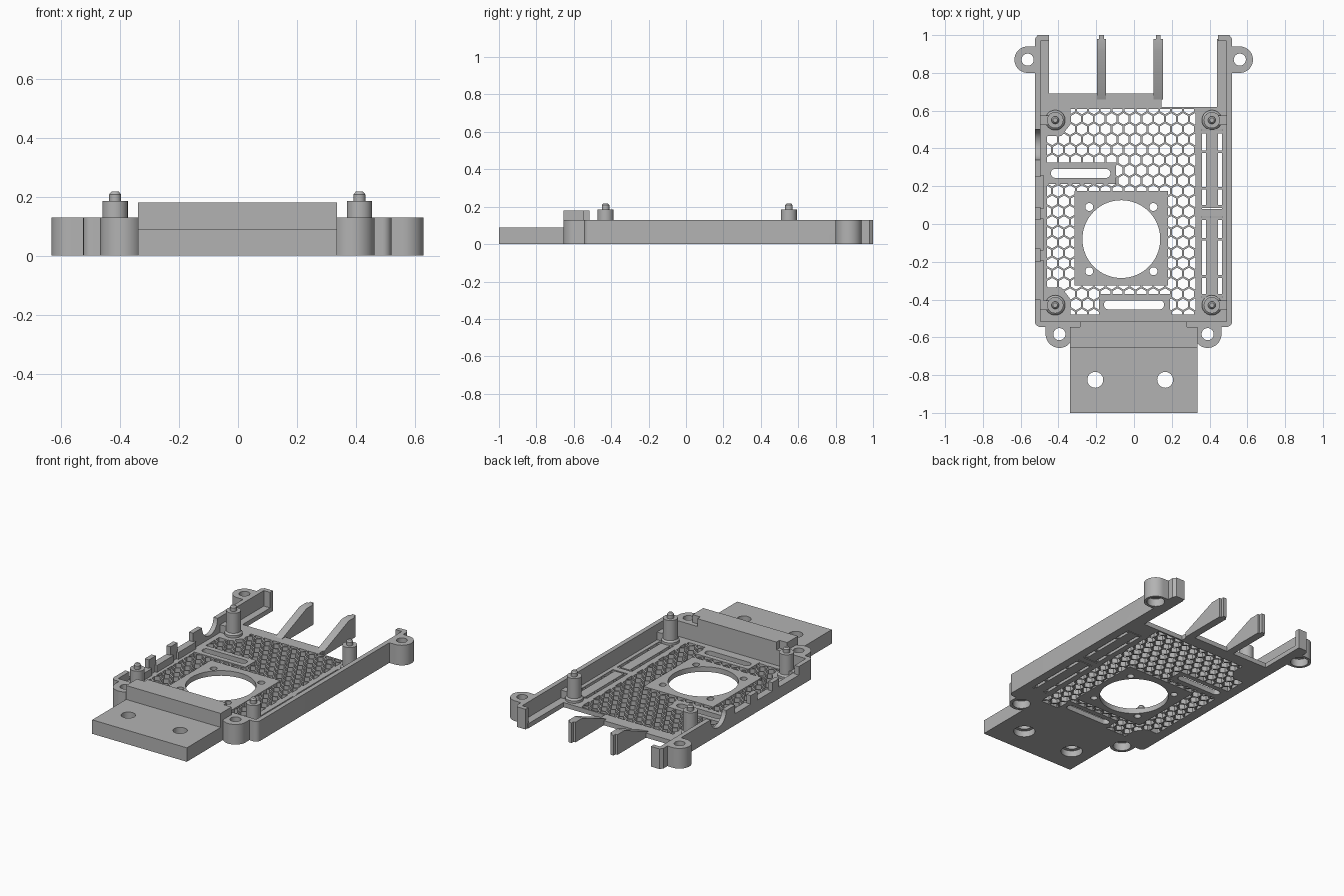
import bpy, bmesh, math
from mathutils import Vector

cube = bpy.data.objects.get("Cube")
if cube:
    bpy.data.objects.remove(cube, do_unlink=True)

grey = bpy.data.materials.new("plain grey")
grey.use_nodes = True
colour = (0.45, 0.45, 0.45, 1)
grey.diffuse_color = colour
grey.node_tree.nodes["Principled BSDF"].inputs["Base Color"].default_value = colour

WALL, FLOOR = 0.13, 0.03


def finish(name, bm):
    bmesh.ops.recalc_face_normals(bm, faces=bm.faces)
    mesh = bpy.data.meshes.new(name)
    bm.to_mesh(mesh)
    bm.free()
    mesh.materials.append(grey)
    ob = bpy.data.objects.new(name, mesh)
    bpy.context.collection.objects.link(ob)
    return ob


def add_prism(bm, pts, lo, hi, axis="z"):
    place = (lambda a, b, h: (a, b, h)) if axis == "z" else (lambda a, b, h: (h, a, b))
    low = [bm.verts.new(place(a, b, lo)) for a, b in pts]
    top = [bm.verts.new(place(a, b, hi)) for a, b in pts]
    bm.faces.new(low[::-1])
    bm.faces.new(top)
    n = len(pts)
    for i in range(n):
        j = (i + 1) % n
        bm.faces.new((low[i], low[j], top[j], top[i]))


def prism(name, pts, lo, hi, axis="z"):
    bm = bmesh.new()
    add_prism(bm, pts, lo, hi, axis)
    return finish(name, bm)


def box(name, x0, x1, y0, y1, z0=0, z1=FLOOR):
    return prism(name, [(x0, y0), (x1, y0), (x1, y1), (x0, y1)], z0, z1)


def arc(cx, cy, r, a0, a1, n):
    angles = [math.radians(a0 + (a1 - a0) * i / n) for i in range(n + 1)]
    return [(cx + r * math.cos(a), cy + r * math.sin(a)) for a in angles]


def circle(cx, cy, r, n=40):
    return arc(cx, cy, r, 0, 360, n)[:-1]


def slot(x0, x1, y, r):
    return arc(x1 - r, y, r, -90, 90, 10) + arc(x0 + r, y, r, 90, 270, 10)


def lathe(name, x, y, profile, n=32):
    bm = bmesh.new()
    rings = [[bm.verts.new((a, b, z)) for a, b in circle(x, y, r, n)] for r, z in profile]
    for lower, upper in zip(rings, rings[1:]):
        for i in range(n):
            j = (i + 1) % n
            bm.faces.new((lower[i], lower[j], upper[j], upper[i]))
    bm.faces.new(rings[0][::-1])
    bm.faces.new(rings[-1])
    return finish(name, bm)


def cut(ob, *cutters):
    for cutter in cutters:
        mod = ob.modifiers.new("cut", "BOOLEAN")
        mod.operation, mod.solver, mod.object = "DIFFERENCE", "EXACT", cutter
        bpy.context.view_layer.update()
        graph = bpy.context.evaluated_depsgraph_get()
        mesh = bpy.data.meshes.new_from_object(ob.evaluated_get(graph))
        ob.modifiers.clear()
        ob.data = mesh


def hole(x, y, r, z0=-0.02, z1=0.3):
    return prism("cutter", circle(x, y, r), z0, z1)


# U-shaped outer wall with returns at the back ends
outline = [(-0.45, 1), (-0.51, 1), (-0.525, 0.98)]
outline += arc(-0.495, -0.515, 0.03, 180, 270, 6) + arc(0.49, -0.515, 0.03, 270, 360, 6)
outline += [(0.52, 0.98), (0.505, 1), (0.445, 1), (0.445, 0.97), (0.49, 0.97), (0.49, -0.515),
            (-0.495, -0.515), (-0.495, 0.97), (-0.45, 0.97)]
frame = prism("outer_wall", outline, 0, WALL)

# Connector notches in the right-hand wall
for y0, y1 in ((0.09, 0.25), (-0.13, 0.02), (-0.40, -0.2)):
    cut(frame, box("cutter", -0.6, -0.46, y0, y1, 0.075, 0.2))
    box("port_ledge", -0.5, -0.48, y0 - 0.01, y1 + 0.01, 0, 0.075)
cut(frame, prism("cutter", circle(0.42, 0.13, 0.08), -0.6, -0.46, "x"))

# Mounting ears with counterbored holes
for x, y, r, facing in ((-0.395, -0.583, 0.073, 270), (0.39, -0.583, 0.073, 270),
                        (-0.563, 0.87, 0.07, 180), (0.56, 0.87, 0.07, 0)):
    d = Vector((math.cos(math.radians(facing)), math.sin(math.radians(facing))))
    pts = arc(x, y, r, facing - 90, facing + 90, 24)
    back = [(px - d.x * 0.055, py - d.y * 0.055) for px, py in (pts[-1], pts[0])]
    ear = prism("mounting_ear", pts + back, 0, WALL)
    drills = hole(x, y, 0.032), hole(x, y, 0.053, -0.02, 0.05)
    cut(ear, *drills)
    cut(frame, *drills)

# Front plate and raised bar
plate = box("front_plate", -0.34, 0.335, -1, -0.655, 0, 0.09)
for x in (-0.205, 0.165):
    cut(plate, hole(x, -0.825, 0.042), hole(x, -0.825, 0.064, -0.02, 0.04))
prism("front_bar", [(-0.34, -0.655), (0.335, -0.655), (0.335, -0.545), (0.28, -0.545),
                    (0.28, -0.515), (-0.285, -0.515), (-0.285, -0.545), (-0.34, -0.545)], 0, 0.18)

# Floor with openings for the lattice and side vents
floor = prism("floor", [(-0.51, -0.53), (0.505, -0.53), (0.505, 0.98), (0.44, 0.98), (0.44, 0.62),
                        (0.145, 0.62), (0.145, 0.69), (-0.45, 0.69), (-0.45, 0.98), (-0.51, 0.98)],
              0, FLOOR)
cut(floor, box("cutter", -0.46, 0.325, -0.48, 0.61, -0.1, 0.1))
for y0, y1 in ((0.08, 0.5), (-0.39, 0.04)):
    cut(floor, box("cutter", 0.36, 0.465, y0, y1, -0.1, 0.1))
    box("vent_bar", 0.38, 0.445, y0 + 0.01, y1 - 0.01)
    for t in (0.03, 0.26, 0.72, 0.97):
        y = y0 + (y1 - y0) * t
        box("vent_rib", 0.355, 0.47, y - 0.007, y + 0.007, 0, FLOOR - 0.004)

# Hexagonal lattice
lattice = box("honeycomb", -0.465, 0.33, -0.485, 0.615)
pitch, strut = 0.063, 0.01
radius = (pitch - strut) / math.sqrt(3)
bm = bmesh.new()
for row in range(21):
    for col in range(14):
        x = -0.465 + pitch * (col + 0.5 * (row % 2))
        y = -0.48 + row * pitch * math.sqrt(3) / 2
        add_prism(bm, arc(x, y, radius, 30, 330, 5), -0.05, 0.08)
cells = finish("cutter", bm)
cut(lattice, cells)

# Fan mount with round opening and screw holes
fan = box("fan_mount", -0.315, 0.18, -0.325, 0.175, 0, FLOOR + 0.003)
fan_hole = prism("cutter", circle(-0.067, -0.08, 0.206, 64), -0.05, 0.1)
screws = [hole(x, y, 0.021) for x in (-0.237, 0.103) for y in (0.09, -0.25)]
for part in (fan, lattice):
    cut(part, fan_hole, *screws)

# Slotted strips
for x0, x1, y in ((-0.44, -0.125, 0.268), (-0.16, 0.16, -0.428)):
    strip = box("slot_strip", x0 - 0.025, x1 + 0.03, y - 0.057, y + 0.057, 0, FLOOR + 0.003)
    opening = prism("cutter", slot(x0, x1, y, 0.024), -0.05, 0.1)
    cut(strip, opening)
    cut(lattice, opening)

# Standoff posts, corner pads and gussets
for y, s in ((0.55, 1), (-0.43, -1)):
    prism("corner_pad", [(-0.47, 0.065 + s * 0.555), (-0.335, 0.065 + s * 0.555),
                         (-0.335, 0.065 + s * 0.465), (-0.385, 0.065 + s * 0.4),
                         (-0.47, 0.065 + s * 0.4)], 0, FLOOR)
    for x, wall in ((-0.417, -0.5), (0.412, 0.495)):
        lathe("standoff_post", x, y, [(0.053, 0), (0.053, 0.045), (0.043, 0.055), (0.043, 0.185),
                                      (0.02, 0.185), (0.02, 0.208), (0.012, 0.218)])
        box("post_gusset", min(x, wall), max(x, wall), y - 0.025, y + 0.025, 0, 0.08)

# Ramped rear brackets
for x in (-0.172, 0.128):
    prism("rear_bracket", [(0.66, 0), (0.98, 0), (0.98, WALL), (0.91, WALL), (0.66, FLOOR)],
          x - 0.025, x + 0.025, "x")
    box("bracket_tip", x - 0.012, x + 0.012, 0.97, 1, 0, WALL)

# Remove cutters and smooth the round parts
for ob in list(bpy.data.objects):
    if ob.name.startswith("cutter"):
        bpy.data.objects.remove(ob, do_unlink=True)
bpy.ops.object.select_all(action="DESELECT")
for ob in bpy.context.collection.objects:
    if ob.type == "MESH":
        ob.select_set(True)
        bpy.context.view_layer.objects.active = ob
bpy.ops.object.shade_smooth_by_angle(angle=math.radians(30))
